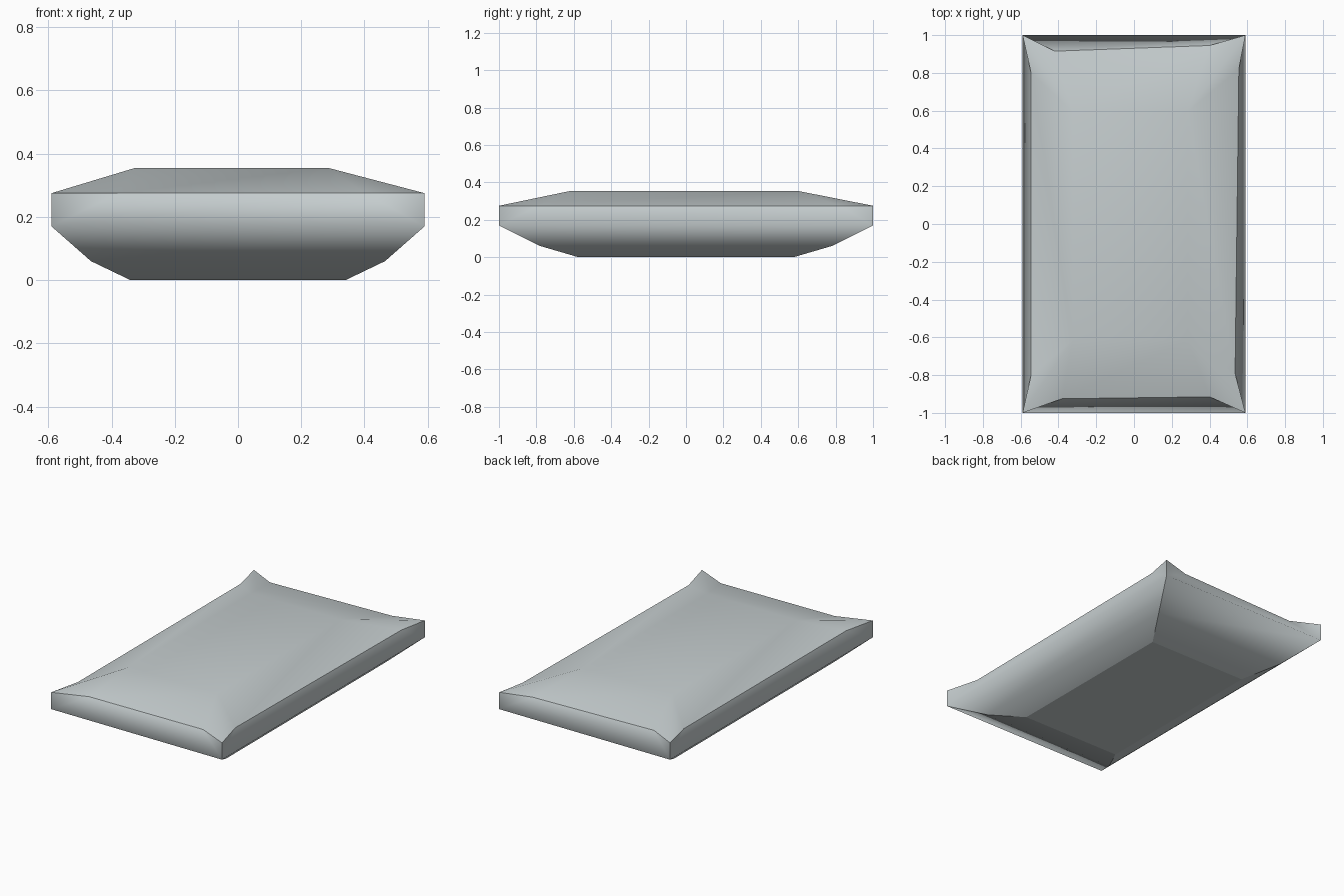
import bpy, bmesh

if "Cube" in bpy.data.objects:
    bpy.data.objects.remove(bpy.data.objects["Cube"])

mat = bpy.data.materials.new("pale grey")
mat.diffuse_color = (0.56, 0.61, 0.62, 1)
mat.use_nodes = True
mat.node_tree.nodes["Principled BSDF"].inputs["Base Color"].default_value = mat.diffuse_color

bm = bmesh.new()


def ring(pts, z):
    return [bm.verts.new((x, y, z)) for x, y in pts]


def rect(x, y):
    return [(-x, -y), (x, -y), (x, y), (-x, y)]


# underside: flat base flaring out to a straight rim
base = ring(rect(0.34, 0.575), 0)
flare = ring(rect(0.465, 0.78), 0.06)
rim = ring(rect(0.59, 1.0), 0.17)
# upper edge: pinched corners, sides drawn inward
corner = ring(rect(0.59, 1.0), 0.275)
first = ring([(-0.38, -0.925), (0.535, -0.79), (0.40, 0.945), (-0.545, 0.80)], 0.275)
second = ring([(0.40, -0.915), (0.555, 0.82), (-0.42, 0.915), (-0.545, -0.80)], 0.275)
# flat crown of the cushion
crown = ring([(-0.325, -0.615), (0.285, -0.615), (0.285, 0.595), (-0.325, 0.595)], 0.355)

bm.faces.new(base[::-1])
bm.faces.new(crown)
for i in range(4):
    j = (i + 1) % 4
    for lo, hi in ((base, flare), (flare, rim)):
        bm.faces.new((lo[i], lo[j], hi[j], hi[i]))
    # side wall
    bm.faces.new((rim[i], rim[j], second[i], first[i]))
    bm.faces.new((rim[j], corner[j], second[i]))
    bm.faces.new((rim[i], first[i], corner[i]))
    # cushion top
    bm.faces.new((first[i], second[i], crown[j], crown[i]))
    bm.faces.new((second[i], corner[j], crown[j]))
    bm.faces.new((corner[j], first[j], crown[j]))

bmesh.ops.recalc_face_normals(bm, faces=bm.faces[:])
for f in bm.faces:
    f.smooth = True


# sharp creases: base outline, upper edge, lower corner edges
def sharp(a, b):
    e = bm.edges.get((a, b))
    if e:
        e.smooth = False


for i in range(4):
    j = (i + 1) % 4
    sharp(base[i], base[j])
    sharp(corner[i], first[i])
    sharp(first[i], second[i])
    sharp(second[i], corner[j])
    sharp(base[i], flare[i])
    sharp(flare[i], rim[i])
    sharp(rim[i], corner[i])

mesh = bpy.data.meshes.new("cushion")
bm.to_mesh(mesh)
bm.free()
mesh.materials.append(mat)
obj = bpy.data.objects.new("cushion", mesh)
bpy.context.collection.objects.link(obj)
